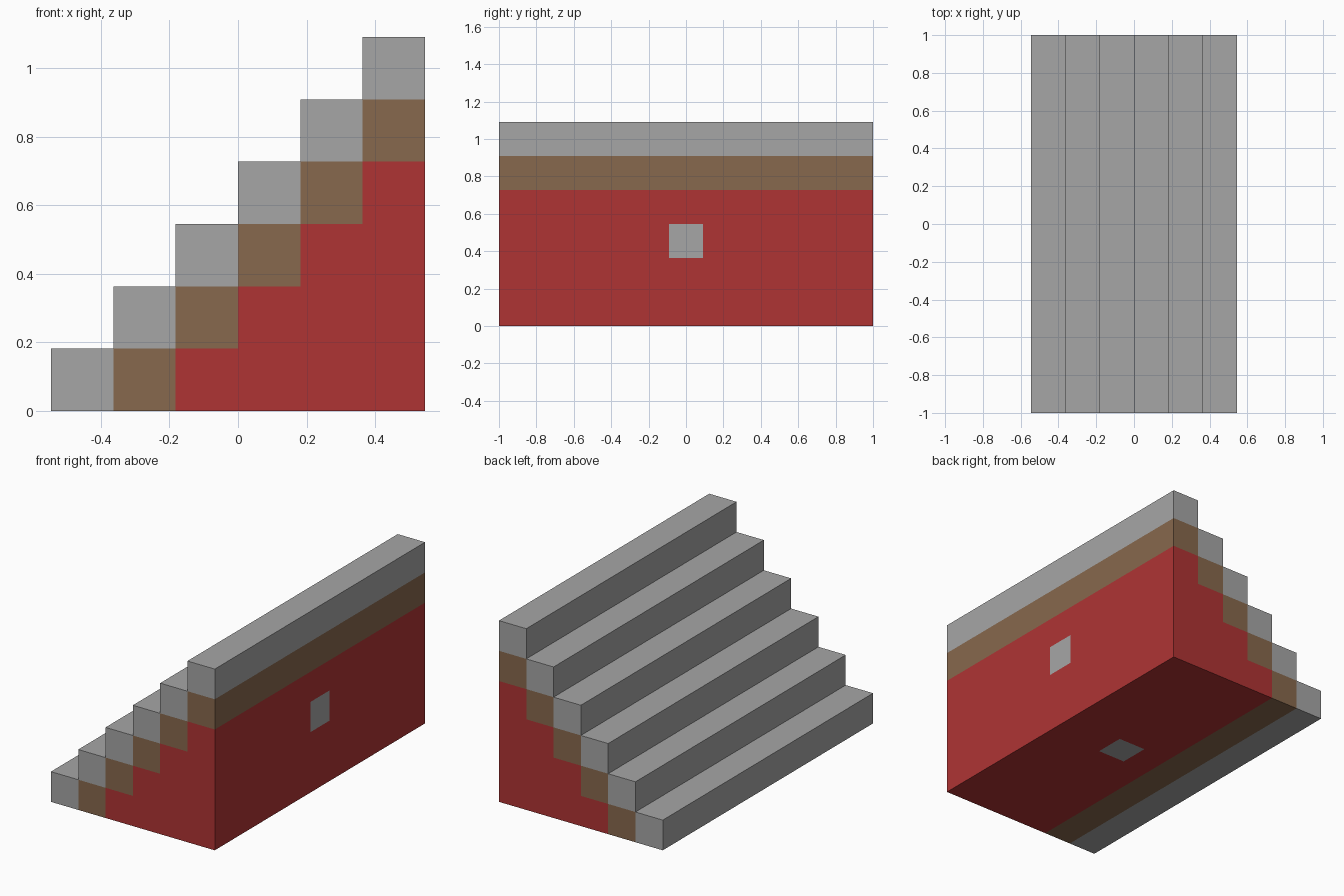
import bpy
import bmesh
from mathutils import Vector

cube = bpy.data.objects.get("Cube")
if cube:
    bpy.data.objects.remove(cube, do_unlink=True)

STEPS = 6
S = 2 / 11                            # tread depth and riser height
Y_CUTS = [-1, -S / 2, S / 2, 1]       # centre strip holds the square patches
GREY, BROWN, RED = range(3)


def material(name, rgb):
    mat = bpy.data.materials.new(name)
    mat.use_nodes = True
    colour = (*rgb, 1)
    mat.diffuse_color = colour
    mat.node_tree.nodes["Principled BSDF"].inputs["Base Color"].default_value = colour
    return mat


materials = [
    material("stone_grey", (0.38, 0.38, 0.38)),
    material("earth_brown", (0.242, 0.138, 0.074)),
    material("core_red", (0.429, 0.034, 0.034)),
]


def is_solid(i, j, k):
    return 0 <= j < 3 and 0 <= k <= i < STEPS


def layer_colour(i, k):
    # grey under the tread, then brown, then the red core
    return min(i - k, RED)


def corner(i, j, k):
    return Vector(((i - STEPS / 2) * S, Y_CUTS[j], k * S))


# Outer skin of the staircase, one face per exposed block side
bm = bmesh.new()
for i in range(STEPS):
    for k in range(i + 1):
        for j in range(3):
            for axis in range(3):
                for side in (0, 1):
                    neighbour = [i, j, k]
                    neighbour[axis] += 2 * side - 1
                    if is_solid(*neighbour):
                        continue
                    points = []
                    for a, b in ((0, 0), (1, 0), (1, 1), (0, 1)):
                        cell = [i, j, k]
                        cell[axis] += side
                        cell[(axis + 1) % 3] += a
                        cell[(axis + 2) % 3] += b
                        points.append(corner(*cell))
                    if not side:
                        points.reverse()
                    face = bm.faces.new([bm.verts.new(p) for p in points])
                    face.material_index = layer_colour(i, k)
                    # grey square patches on the tall back and the underside
                    on_back = axis == 0 and side == 1 and k == 2
                    on_base = axis == 2 and side == 0 and i == 3
                    if j == 1 and (on_back or on_base):
                        face.material_index = GREY

bmesh.ops.remove_doubles(bm, verts=bm.verts, dist=0.001)
mesh = bpy.data.meshes.new("staircase")
bm.to_mesh(mesh)
bm.free()
for mat in materials:
    mesh.materials.append(mat)
staircase = bpy.data.objects.new("staircase", mesh)
bpy.context.collection.objects.link(staircase)
